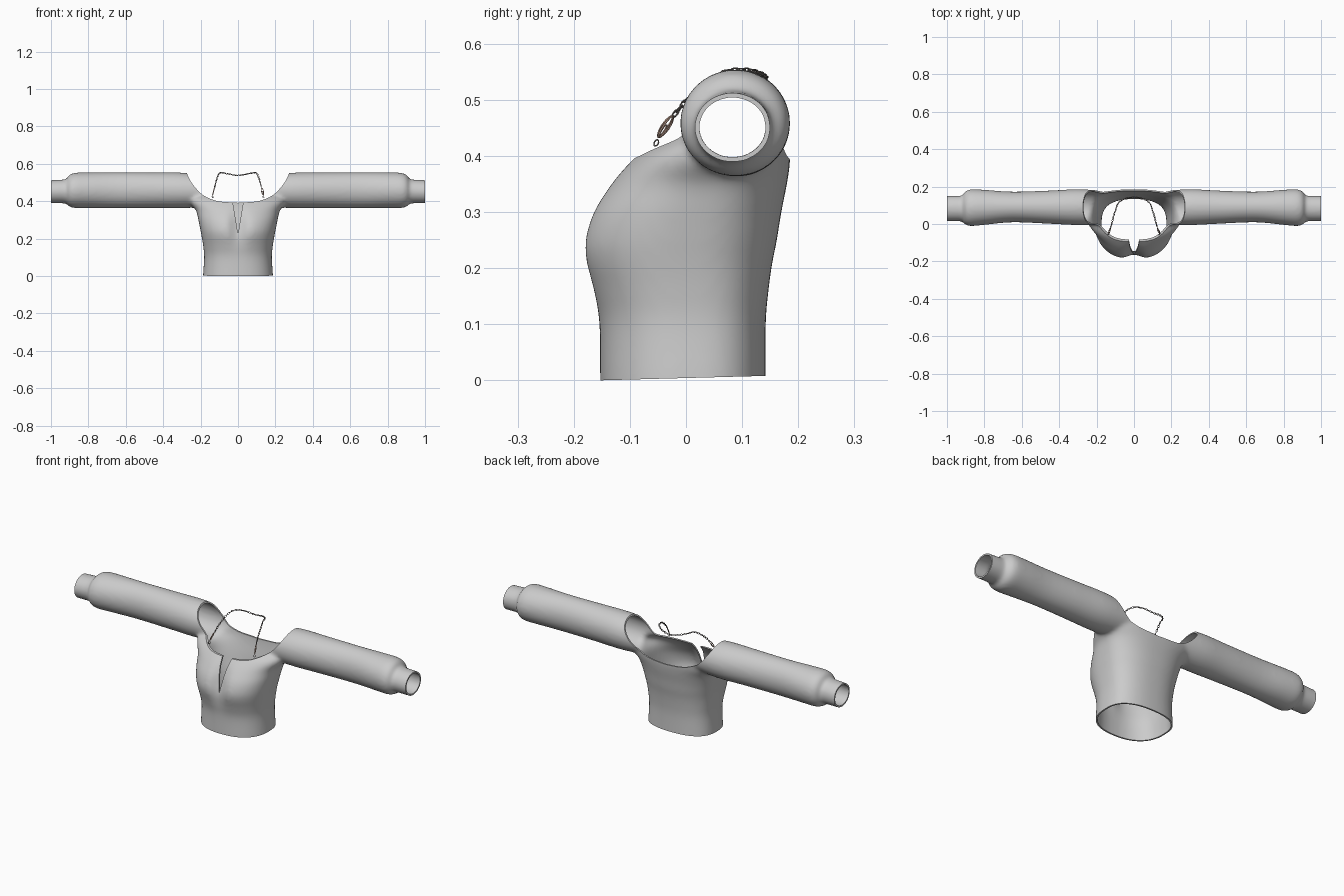
import bpy, bmesh, math
from mathutils import Vector

if "Cube" in bpy.data.objects:
    bpy.data.objects.remove(bpy.data.objects["Cube"])


def material(name, rgb, metallic=0.0):
    m = bpy.data.materials.new(name)
    m.use_nodes = True
    m.diffuse_color = (*rgb, 1)
    m.node_tree.nodes["Principled BSDF"].inputs["Base Color"].default_value = (*rgb, 1)
    return m


fabric = material("grey fabric", (0.6, 0.6, 0.6))
steel = material("dark steel", (0.2, 0.18, 0.17))
copper = material("copper clasp", (0.42, 0.28, 0.22))


def finish(name, bm, mat=None):
    bmesh.ops.recalc_face_normals(bm, faces=bm.faces)
    me = bpy.data.meshes.new(name)
    bm.to_mesh(me)
    bm.free()
    ob = bpy.data.objects.new(name, me)
    bpy.context.collection.objects.link(ob)
    if mat:
        me.materials.append(mat)
    return ob


def activate(ob):
    bpy.ops.object.select_all(action='DESELECT')
    ob.select_set(True)
    bpy.context.view_layer.objects.active = ob


def loft(bm, rings):
    """Skin a closed solid over equal-length rings of points."""
    vs = [[bm.verts.new(p) for p in r] for r in rings]
    n = len(vs[0])
    for a, b in zip(vs, vs[1:]):
        for i in range(n):
            bm.faces.new((a[i], a[(i + 1) % n], b[(i + 1) % n], b[i]))
    bm.faces.new(vs[0])
    bm.faces.new(vs[-1])


def smooth_rows(rows, steps=4):
    """Catmull-Rom resampling of rows of numbers."""
    rows = [Vector(r) for r in rows]
    out = []
    for i in range(len(rows) - 1):
        p0, p1, p2, p3 = (rows[min(max(i + k, 0), len(rows) - 1)] for k in (-1, 0, 1, 2))
        for s in range(steps):
            t = s / steps
            out.append(p1 + (p2 - p0) * (t / 2) + (p0 * 2 - p1 * 5 + p2 * 4 - p3) * (t * t / 2)
                       + (p1 * 3 - p0 - p2 * 3 + p3) * (t ** 3 / 2))
    return out + [rows[-1]]


def power(v, e):
    return math.copysign(abs(v) ** e, v)


# Bodice: height, half width, front y, back y
def body_ring(z, w, front, back, n=64):
    mid = (front + back) / 2 + 0.01
    bust = math.exp(-((z - 0.27) / 0.09) ** 2)
    ring = []
    for i in range(n):
        a = math.tau * i / n
        c, s = math.cos(a), math.sin(a)
        x = w * power(c, 0.85)
        y = mid + (back - mid) * power(s, 0.7) if s > 0 else mid + (mid - front) * power(s, 0.85)
        if s < 0:
            y += 0.035 * bust * math.exp(-(x / 0.04) ** 2)
        ring.append((x, y, z))
    return ring


BODY = [(-0.06, 0.187, -0.152, 0.142), (0, 0.187, -0.153, 0.142), (0.1, 0.181, -0.155, 0.142),
        (0.16, 0.186, -0.169, 0.147), (0.21, 0.194, -0.185, 0.154), (0.25, 0.202, -0.188, 0.162),
        (0.3, 0.212, -0.172, 0.17), (0.35, 0.224, -0.138, 0.18), (0.385, 0.25, -0.106, 0.185),
        (0.41, 0.262, -0.078, 0.186), (0.44, 0.265, -0.025, 0.185), (0.48, 0.262, 0.0, 0.18)]

# Sleeve: distance out, centre y, centre z, half depth, half height
SLEEVE = [(0.16, 0.088, 0.455, 0.09, 0.085), (0.3, 0.09, 0.458, 0.096, 0.095),
          (0.45, 0.09, 0.459, 0.089, 0.095), (0.65, 0.091, 0.459, 0.082, 0.095),
          (0.8, 0.089, 0.459, 0.094, 0.095), (0.875, 0.087, 0.458, 0.098, 0.094),
          (0.905, 0.085, 0.456, 0.086, 0.082), (0.918, 0.083, 0.453, 0.07, 0.066),
          (0.96, 0.083, 0.452, 0.068, 0.063), (1.05, 0.083, 0.449, 0.068, 0.061)]

bm = bmesh.new()
loft(bm, [body_ring(*r) for r in smooth_rows(BODY)])
for side in (-1, 1):
    loft(bm, [[(side * x, cy + ry * math.cos(math.tau * i / 40), cz + rz * math.sin(math.tau * i / 40))
               for i in range(40)] for x, cy, cz, ry, rz in smooth_rows(SLEEVE)])
top = finish("crop_top", bm, fabric)


# Cutters for the neckline, front slit, hem and cuffs
def prism(name, outline, y0, y1):
    bm = bmesh.new()
    loft(bm, [[(x, y, z) for x, z in outline] for y in (y0, y1)])
    ob = finish(name, bm)
    ob.hide_render = True
    return ob


half = smooth_rows([(0, 0.392), (0.09, 0.398), (0.14, 0.41), (0.19, 0.435),
                    (0.23, 0.475), (0.26, 0.52), (0.285, 0.58)])
neck = [(-p.x, p.y) for p in reversed(half[1:])] + [(p.x, p.y) for p in half] + [(0.3, 0.8), (-0.3, 0.8)]
hem = prism("hem_cutter", [(-0.5, -0.3), (0.5, -0.3), (0.5, 0.004), (-0.5, 0.004)], -0.5, 0.5)
hem.rotation_euler.x = 0.027
cutters = [hem, prism("neck_cutter", neck, -0.5, 0.5),
           prism("slit_cutter", [(0, 0.225), (0.012, 0.3), (0.032, 0.42), (-0.032, 0.42), (-0.012, 0.3)],
                 -0.5, 0.0)]
for s in (-1, 1):
    cutters.append(prism("cuff_cutter", [(s, 0.2), (s * 1.2, 0.2), (s * 1.2, 0.7), (s, 0.7)], -0.5, 0.5))

# Merge bodice and sleeves, soften the joins, give the cloth thickness, cut openings
m = top.modifiers.new("merge", 'REMESH')
m.mode, m.voxel_size = 'VOXEL', 0.008
m = top.modifiers.new("soften", 'SMOOTH')
m.factor, m.iterations = 0.5, 14
m = top.modifiers.new("cloth", 'SOLIDIFY')
m.thickness, m.offset = 0.008, -1
for c in cutters:
    m = top.modifiers.new("cut", 'BOOLEAN')
    m.operation, m.object, m.solver = 'DIFFERENCE', c, 'EXACT'
activate(top)
for m in list(top.modifiers):
    bpy.ops.object.modifier_apply(modifier=m.name)
for c in cutters:
    bpy.data.objects.remove(c)
bpy.ops.object.shade_smooth_by_angle(angle=math.radians(40))


# Neck chain made of alternating oval links
def add_link(bm, centre, direction, roll, length, width, wire, n=12, k=5):
    d = direction.normalized()
    u = d.cross(Vector((0.3, 0.2, 1))).normalized()
    v = d.cross(u)
    u, v = u * math.cos(roll) + v * math.sin(roll), v * math.cos(roll) - u * math.sin(roll)
    rows = []
    for i in range(n):
        a = math.tau * i / n
        p = centre + d * (length / 2 * math.cos(a)) + u * (width / 2 * math.sin(a))
        out = d * math.cos(a) + u * math.sin(a)
        rows.append([bm.verts.new(p + (out * math.cos(math.tau * j / k) + v * math.sin(math.tau * j / k)) * wire)
                     for j in range(k)])
    for i in range(n):
        a, b = rows[i], rows[(i + 1) % n]
        for j in range(k):
            bm.faces.new((a[j], b[j], b[(j + 1) % k], a[(j + 1) % k]))


right = [(0.125, -0.02, 0.474), (0.118, 0.005, 0.503), (0.108, 0.045, 0.535), (0.098, 0.075, 0.551),
         (0.085, 0.11, 0.553), (0.05, 0.135, 0.546)]
path = smooth_rows([(-x, y, z) for x, y, z in right] + [(0, 0.143, 0.538)] + right[::-1], 8)
bm = bmesh.new()
travelled, count, pitch = 0.0, 0, 0.0115
for a, b in zip(path, path[1:]):
    seg = (b - a).length
    while count * pitch <= travelled + seg:
        t = (count * pitch - travelled) / seg
        add_link(bm, a.lerp(b, t), b - a, math.pi / 4 + (count % 2) * math.pi / 2, 0.014, 0.0075, 0.0014)
        count += 1
    travelled += seg
# Rings joining the clasps to the cloth
for s in (-1, 1):
    add_link(bm, Vector((s * 0.136, -0.053, 0.423)), Vector((0, 0.5, 1)), 0, 0.012, 0.01, 0.0014)
chain = finish("neck_chain", bm, steel)

# Clasps at both ends of the chain
bm = bmesh.new()
for s in (-1, 1):
    low, high = Vector((s * 0.136, -0.05, 0.432)), Vector((s * 0.126, -0.023, 0.472))
    add_link(bm, (low + high) / 2, high - low, math.pi / 2, 0.046, 0.013, 0.002)
    add_link(bm, low.lerp(high, 0.35), high - low, math.pi / 2, 0.022, 0.008, 0.0016)
clasps = finish("chain_clasps", bm, copper)

for ob in (chain, clasps):
    activate(ob)
    bpy.ops.object.shade_smooth_by_angle(angle=math.radians(60))
